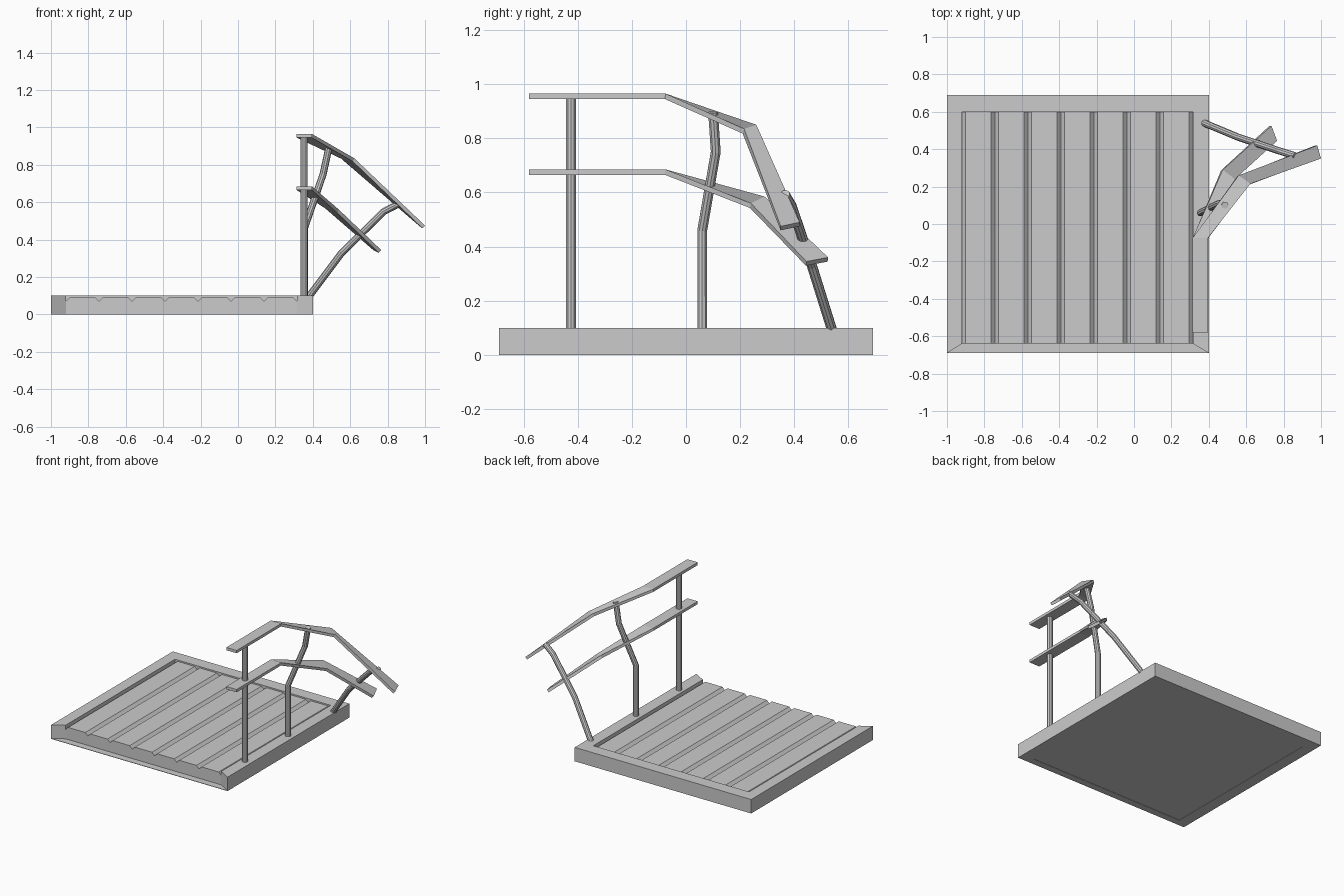
import bpy, bmesh, math
from mathutils import Vector

if "Cube" in bpy.data.objects:
    bpy.data.objects.remove(bpy.data.objects["Cube"])


def finish(name, bm):
    bmesh.ops.recalc_face_normals(bm, faces=bm.faces)
    me = bpy.data.meshes.new(name)
    bm.to_mesh(me)
    bm.free()
    ob = bpy.data.objects.new(name, me)
    bpy.context.collection.objects.link(ob)
    return ob


def loft(name, rings):
    """Bridge equal-sized rings of points and cap both ends."""
    bm = bmesh.new()
    vs = [[bm.verts.new(p) for p in r] for r in rings]
    n = len(vs[0])
    for a, b in zip(vs, vs[1:]):
        for i in range(n):
            j = (i + 1) % n
            bm.faces.new((a[i], a[j], b[j], b[i]))
    bm.faces.new(vs[0])
    bm.faces.new(vs[-1])
    return finish(name, bm)


def prism(name, outline, z0, z1):
    return loft(name, [[(x, y, z) for x, y in outline] for z in (z0, z1)])


def tangent(pts, i):
    t = Vector()
    if i > 0:
        t += (pts[i] - pts[i - 1]).normalized()
    if i < len(pts) - 1:
        t += (pts[i + 1] - pts[i]).normalized()
    return t.normalized()


def tube(name, path, r=0.019, sides=10):
    pts = [Vector(p) for p in path]
    rings = []
    for i, p in enumerate(pts):
        q = Vector((0, 0, 1)).rotation_difference(tangent(pts, i))
        rings.append([p + q @ Vector((r * math.cos(a), r * math.sin(a), 0))
                      for a in (2 * math.pi * k / sides for k in range(sides))])
    ob = loft(name, rings)
    for f in ob.data.polygons:
        f.use_smooth = False
    return ob


def board(name, left, right, thick=0.02):
    """Bent handrail board from the two edges of its top face."""
    L, R = [Vector(p) for p in left], [Vector(p) for p in right]
    mid = [(a + b) / 2 for a, b in zip(L, R)]
    rings = []
    for i in range(len(L)):
        n = (R[i] - L[i]).cross(tangent(mid, i)).normalized() * thick
        rings.append([L[i], R[i], R[i] - n, L[i] - n])
    return loft(name, rings)


# Mitred frame on three sides, open at the front
prism("platform_frame", [(-1, -.69), (-.92, -.64), (-.92, .6), (.315, .6),
                         (.315, -.64), (.4, -.69), (.4, .69), (-1, .69)], 0, .1)

# Thin strip along the open front
prism("front_base_strip", [(-1, -.69), (.4, -.69), (.315, -.64), (-.92, -.64)], 0, .003)

# Plank deck with V grooves
x0, x1, top, g, d = -.92, .315, .09, .02, .02
step = (x1 - x0) / 7
profile = [(x0, .002), (x0, top - d)]
for i in range(7):
    a = x0 + i * step
    profile += [(a + g, top), (a + step - g, top), (a + step, top - d)]
profile.append((x1, .002))
loft("plank_deck", [[(x, y, z) for x, z in profile] for y in (-.64, .6)])

# Posts, two of them bent outwards
tube("front_post", [(.353, -.425, .085), (.353, -.425, .95)])
tube("middle_post", [(.355, .06, .085), (.355, .06, .46), (.455, .11, .75), (.487, .1, .897)])
tube("back_post", [(.375, .54, .09), (.555, .465, .33), (.78, .39, .55), (.86, .365, .592)])

# Broken handrails
board("upper_rail",
      [(.313, -.58, .965), (.313, -.075, .965), (.56, .26, .85), (.98, .42, .49)],
      [(.395, -.58, .965), (.395, -.075, .965), (.622, .215, .835), (1.0, .35, .475)])
board("lower_rail",
      [(.313, -.58, .685), (.313, -.075, .685), (.475, .29, .585), (.735, .525, .36)],
      [(.395, -.58, .685), (.395, -.075, .685), (.54, .24, .56), (.765, .445, .345)])
